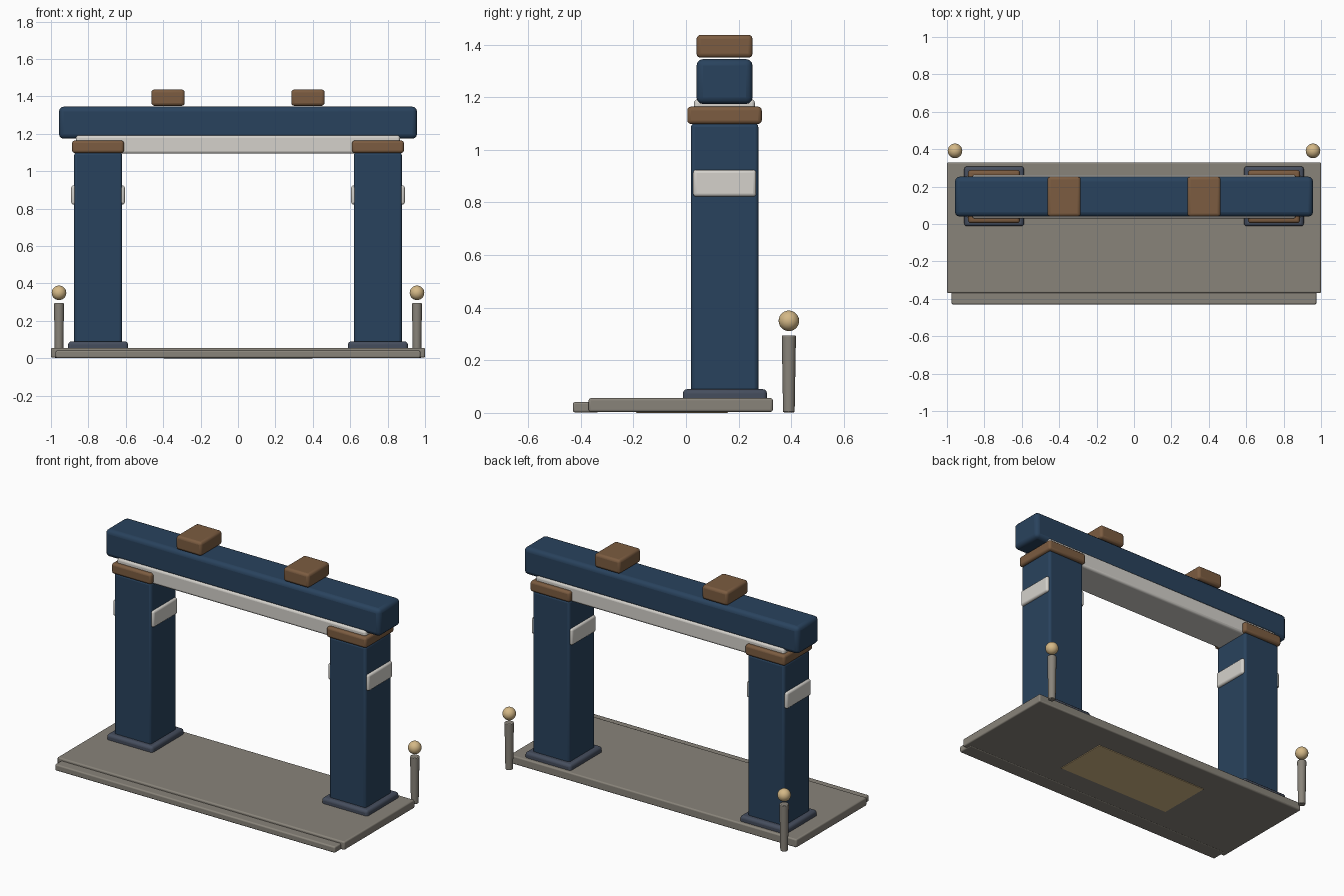
import bpy
from math import radians

if "Cube" in bpy.data.objects:
    bpy.data.objects.remove(bpy.data.objects["Cube"])


def material(name, rgb):
    m = bpy.data.materials.new(name)
    m.diffuse_color = (*rgb, 1)
    m.use_nodes = True
    m.node_tree.nodes["Principled BSDF"].inputs["Base Color"].default_value = m.diffuse_color
    return m


BLUE = material("blue_paint", (0.022, 0.055, 0.11))
BROWN = material("brown_wood", (0.2, 0.107, 0.052))
WHITE = material("off_white", (0.66, 0.64, 0.60))
STONE = material("stone", (0.25, 0.23, 0.195))
SLATE = material("slate", (0.06, 0.075, 0.11))
GOLD = material("pale_gold", (0.66, 0.48, 0.24))


def finish(ob, name, mat):
    ob.name = name
    ob.data.materials.append(mat)
    bpy.ops.object.shade_smooth_by_angle(angle=radians(35))
    return ob


def box(name, x, y, z, mat, bevel):
    """Rounded box from (min, max) pairs on each axis."""
    bpy.ops.mesh.primitive_cube_add(size=1, location=[sum(p) / 2 for p in (x, y, z)])
    ob = bpy.context.object
    ob.scale = [p[1] - p[0] for p in (x, y, z)]
    bpy.ops.object.transform_apply(location=False, rotation=False, scale=True)
    mod = ob.modifiers.new("bevel", "BEVEL")
    mod.width = bevel
    mod.segments = 3
    return finish(ob, name, mat)


# Floor slab, front step and underside plate
box("floor_slab", (-1, 1), (-0.37, 0.33), (0.004, 0.056), STONE, 0.008)
box("front_step", (-0.975, 0.975), (-0.43, -0.33), (0.002, 0.041), STONE, 0.008)
box("underside_plate", (-0.4, 0.4), (-0.19, 0.16), (0.0, 0.03), GOLD, 0.003)

for side, s in (("left", -1), ("right", 1)):
    def span(a, b):
        return tuple(sorted((s * a, s * b)))

    # Pillar with plinth and cap
    box(f"{side}_plinth", span(0.588, 0.908), (-0.012, 0.308), (0.02, 0.09), SLATE, 0.016)
    box(f"{side}_pillar", span(0.62, 0.876), (0.019, 0.275), (0.03, 1.1), BLUE, 0.014)
    box(f"{side}_cap", span(0.61, 0.887), (0.005, 0.288), (1.098, 1.164), BROWN, 0.014)
    # Bands on the inner and outer pillar faces
    for where, a, b in (("inner", 0.605, 0.635), ("outer", 0.862, 0.892)):
        box(f"{side}_{where}_band", span(a, b), (0.027, 0.267), (0.822, 0.924), WHITE, 0.012)
    # Roof block on the beam
    box(f"{side}_roof_block", span(0.285, 0.463), (0.04, 0.253), (1.35, 1.437), BROWN, 0.016)
    # Tapered back post with ball
    bpy.ops.mesh.primitive_cone_add(vertices=20, radius1=0.022, radius2=0.027, depth=0.293,
                                    location=(s * 0.957, 0.391, 0.1485))
    post = bpy.context.object
    mod = post.modifiers.new("bevel", "BEVEL")
    mod.width = 0.004
    mod.segments = 2
    finish(post, f"{side}_post", STONE)
    bpy.ops.mesh.primitive_uv_sphere_add(segments=24, ring_count=14, radius=0.039,
                                         location=(s * 0.957, 0.391, 0.35))
    finish(bpy.context.object, f"{side}_post_ball", GOLD)

# Top beam and lower lintel
box("lintel", (-0.866, 0.866), (0.03, 0.262), (1.094, 1.192), WHITE, 0.014)
box("top_beam", (-0.957, 0.957), (0.04, 0.253), (1.174, 1.345), BLUE, 0.025)
